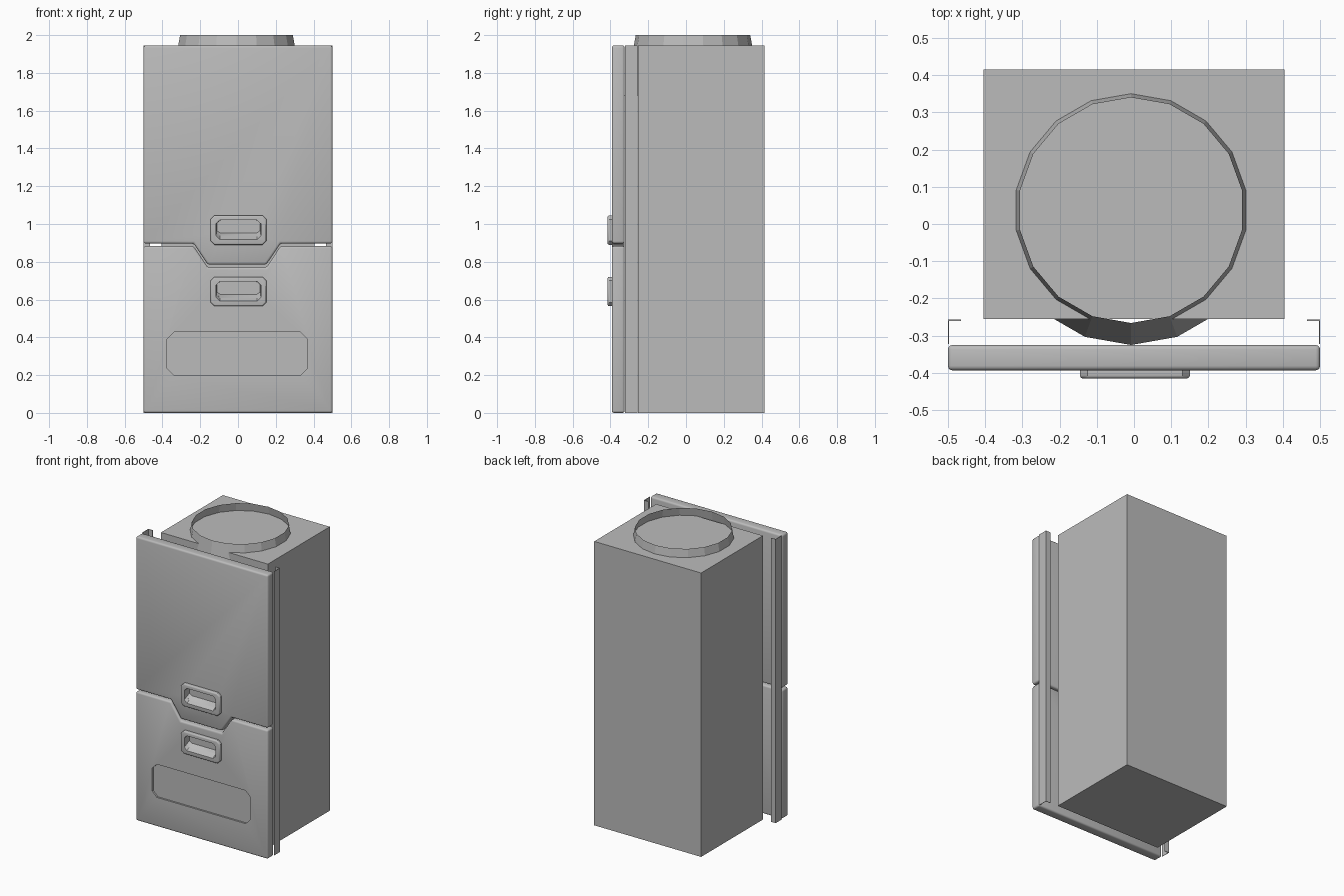
import bpy, bmesh, math

if "Cube" in bpy.data.objects:
    bpy.data.objects.remove(bpy.data.objects["Cube"])

grey = bpy.data.materials.new("light grey metal")
grey.use_nodes = True
grey.diffuse_color = (0.5, 0.5, 0.5, 1)
grey.node_tree.nodes["Principled BSDF"].inputs["Base Color"].default_value = (0.5, 0.5, 0.5, 1)


def loft(name, rings, capped=True):
    """Join equal rings of points into a skin, with optional end caps."""
    bm = bmesh.new()
    loops = [[bm.verts.new(p) for p in ring] for ring in rings]
    n = len(loops[0])
    for a, b in zip(loops, loops[1:]):
        for i in range(n):
            j = (i + 1) % n
            bm.faces.new((a[i], a[j], b[j], b[i]))
    if capped:
        bm.faces.new(loops[0][::-1])
        bm.faces.new(loops[-1])
    bmesh.ops.recalc_face_normals(bm, faces=bm.faces)
    mesh = bpy.data.meshes.new(name)
    bm.to_mesh(mesh)
    bm.free()
    mesh.materials.append(grey)
    obj = bpy.data.objects.new(name, mesh)
    bpy.context.collection.objects.link(obj)
    return obj


def slab(name, outline, front, back):
    """Extrude an x-z outline from the front y to the back y."""
    return loft(name, [[(x, y, z) for x, z in outline] for y in (front, back)])


def chamfered(x0, x1, z0, z1, c):
    return [(x0 + c, z0), (x1 - c, z0), (x1, z0 + c), (x1, z1 - c),
            (x1 - c, z1), (x0 + c, z1), (x0, z1 - c), (x0, z0 + c)]


def activate(obj):
    bpy.ops.object.select_all(action="DESELECT")
    obj.select_set(True)
    bpy.context.view_layer.objects.active = obj


def bevel(obj, width):
    mod = obj.modifiers.new("rounded edges", "BEVEL")
    mod.width, mod.segments = width, 3
    mod.limit_method, mod.angle_limit = "ANGLE", math.radians(50)
    activate(obj)
    bpy.ops.object.modifier_apply(modifier=mod.name)


def cut(obj, cutter):
    mod = obj.modifiers.new("pocket", "BOOLEAN")
    mod.operation, mod.solver, mod.object = "DIFFERENCE", "EXACT", cutter
    activate(obj)
    bpy.ops.object.modifier_apply(modifier=mod.name)


def smooth(obj):
    activate(obj)
    bpy.ops.object.shade_smooth_by_angle(angle=math.radians(35))


# Cabinet body
slab("cabinet_body", [(-0.405, 0), (0.405, 0), (0.405, 1.945), (-0.405, 1.945)], -0.255, 0.415)

# Flared open collar on top, running down into the cabinet
sides = 18
angles = [2 * math.pi * i / sides for i in range(sides)]
loft("top_collar", [[(-0.008 + r * math.sin(a), 0.037 + r * math.cos(a), z) for a in angles]
                    for r, z in ((0.362, 1.68), (0.303, 2.0))], capped=False)

# Doors, split along a stepped seam
front, back = -0.393, -0.325


def seam(high, low):
    return [(-0.5, high), (-0.235, high), (-0.16, low), (0.15, low), (0.225, high), (0.5, high)]


upper_door = slab("upper_door", seam(0.897, 0.785) + [(0.5, 1.945), (-0.5, 1.945)], front, back)
lower_door = slab("lower_door", seam(0.883, 0.77) + [(0.5, 0), (-0.5, 0)], front, back)

# Handles with a pocket sunk through into the door
for door, label, base in ((upper_door, "upper", 0.89), (lower_door, "lower", 0.565)):
    bevel(door, 0.012)
    handle = slab(label + "_handle", chamfered(-0.145, 0.15, base, base + 0.155, 0.02), -0.415, -0.385)
    bevel(handle, 0.008)
    top = base + 0.13
    mouth = chamfered(-0.117, 0.122, base + 0.025, top, 0.02)
    floor = [(x * 0.96, top - (top - z) * 0.65) for x, z in mouth]
    pocket = loft("pocket_cutter", [[(x, -0.42, z) for x, z in mouth],
                                    [(x, -0.365, z) for x, z in floor]])
    cut(handle, pocket)
    cut(door, pocket)
    bpy.data.objects.remove(pocket)
    smooth(handle)

# Shallow recessed panel in the lower door
panel = slab("panel_cutter", chamfered(-0.375, 0.367, 0.2, 0.427, 0.035), -0.42, -0.381)
cut(lower_door, panel)
bpy.data.objects.remove(panel)
smooth(upper_door)
smooth(lower_door)

# Thin angled trim strips behind the doors
for side, label in ((1, "left"), (-1, "right")):
    profile = [(0.5, -0.322), (0.5, -0.257), (0.465, -0.257),
               (0.465, -0.26), (0.497, -0.26), (0.497, -0.322)]
    loft(label + "_trim_strip", [[(side * x, y, z) for x, y in profile] for z in (0, 1.945)])
